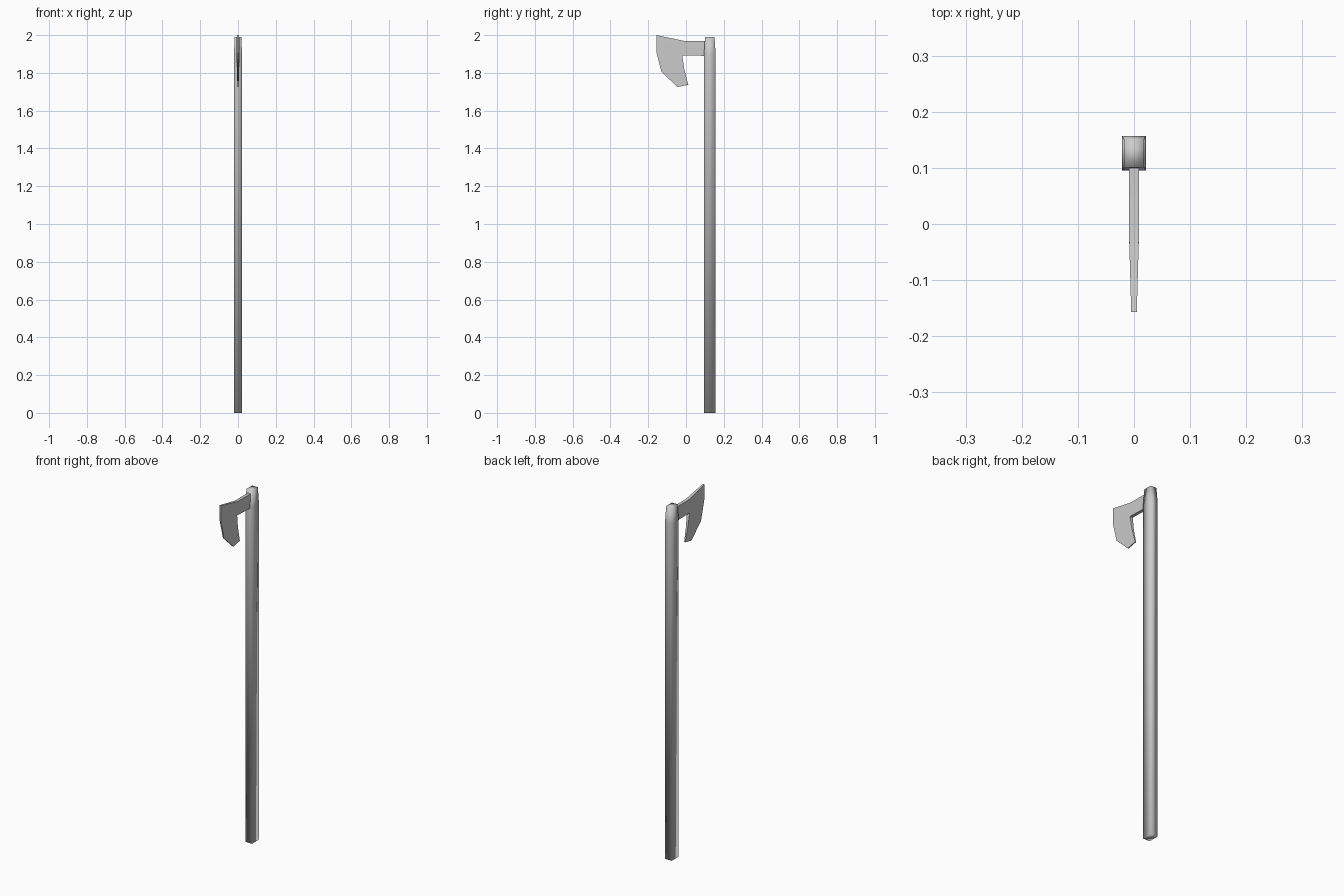
import bpy, bmesh

if "Cube" in bpy.data.objects:
    bpy.data.objects.remove(bpy.data.objects["Cube"])


def finish(bm, name, angle):
    bmesh.ops.recalc_face_normals(bm, faces=bm.faces)
    mesh = bpy.data.meshes.new(name)
    bm.to_mesh(mesh)
    bm.free()
    obj = bpy.data.objects.new(name, mesh)
    bpy.context.collection.objects.link(obj)
    bpy.ops.object.select_all(action='DESELECT')
    obj.select_set(True)
    bpy.context.view_layer.objects.active = obj
    bpy.ops.object.shade_smooth_by_angle(angle=angle)
    return obj


# Shaft: rectangular pole with a slightly tapered top
bm = bmesh.new()
rings = []
for z, hx, y0, y1 in [(0, .021, .095, .157), (1.9, .021, .095, .157), (1.99, .018, .101, .151)]:
    rings.append([bm.verts.new(p) for p in
                  [(-hx, y0, z), (hx, y0, z), (hx, y1, z), (-hx, y1, z)]])
for a, b in zip(rings, rings[1:]):
    for i in range(4):
        j = (i + 1) % 4
        bm.faces.new((a[i], a[j], b[j], b[i]))
bm.faces.new(rings[0])
bm.faces.new(rings[-1])
finish(bm, "shaft", 1.6)

# Axe head: outline points as (y, z, half thickness)
outline = [
    (.11, 1.89, .009), (.11, 1.97, .009), (-.013, 1.97, .009),    # neck top
    (-.157, 2.0, .005), (-.157, 1.91, .004),                      # cutting edge
    (-.13, 1.805, .003), (-.045, 1.725, .003),
    (.012, 1.737, .003), (-.009, 1.82, .006), (-.02, 1.893, .009),  # beard
]
cheek = [(0, 1, 2, 9), (2, 3, 4, 9), (9, 4, 5, 8), (8, 5, 6, 7)]
bm = bmesh.new()
left, right = [[bm.verts.new((s * t, y, z)) for y, z, t in outline] for s in (-1, 1)]
for side in (left, right):
    for f in cheek:
        bm.faces.new([side[i] for i in f])
for i in range(len(outline)):
    j = (i + 1) % len(outline)
    bm.faces.new((left[i], left[j], right[j], right[i]))
finish(bm, "axe_head", 0.8)
